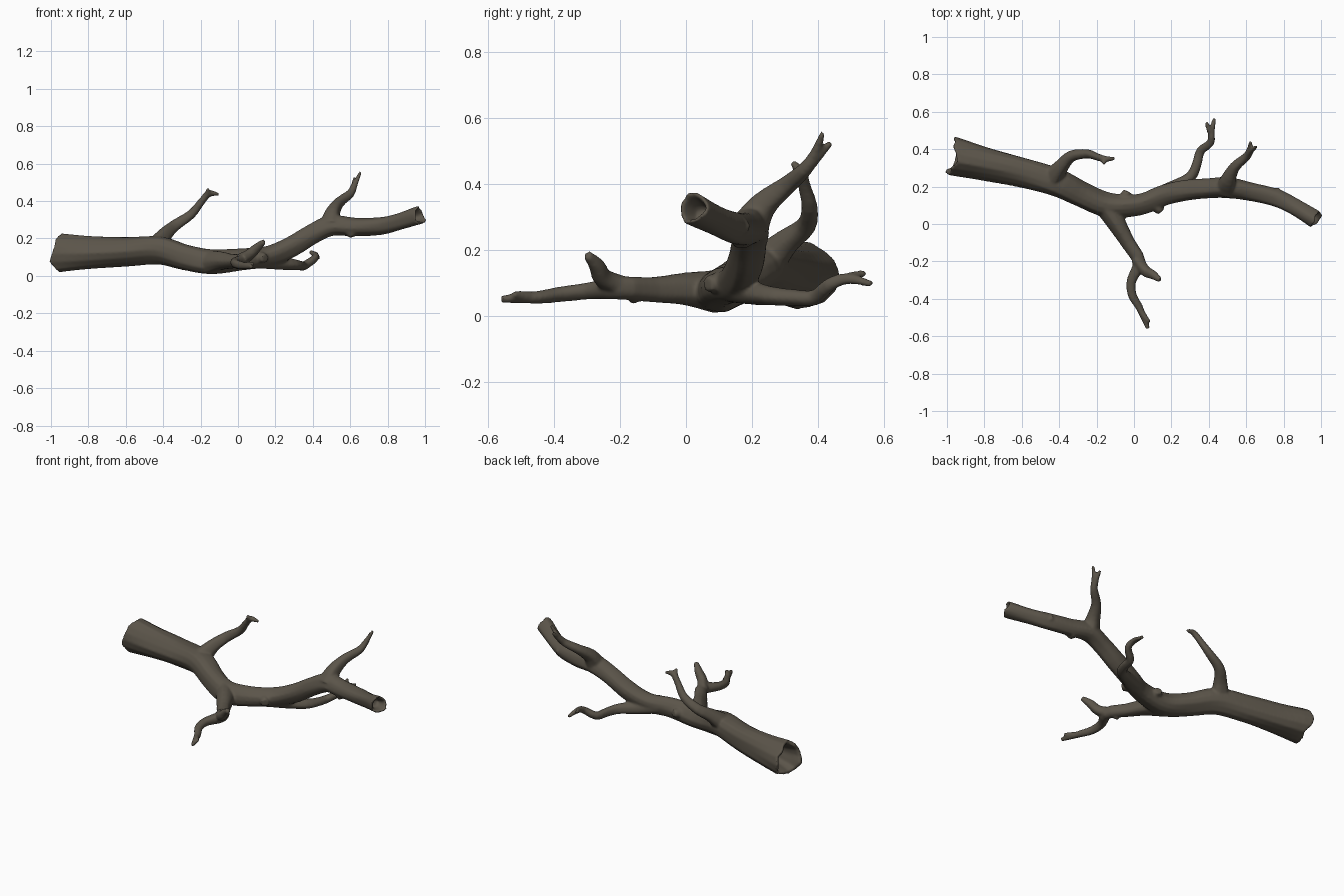
import bpy, bmesh, math
from mathutils import Vector

SIDES = 14


def smooth_path(pts, steps):
    """Catmull-Rom through (x, y, z, radius) points."""
    p = [Vector(q) for q in pts]
    p = [p[0] * 2 - p[1]] + p + [p[-1] * 2 - p[-2]]
    out = []
    for i in range(1, len(p) - 2):
        a, b, c, d = p[i - 1:i + 3]
        for k in range(steps):
            t = k / steps
            out.append(0.5 * (2 * b + (c - a) * t + (2 * a - 5 * b + 4 * c - d) * t * t
                              + (3 * b - a - 3 * c + d) * t ** 3))
    return out + [p[-2]]


def tube(bm, pts, steps=3, hollow=False, wobble=0.05):
    """Sweep a slightly uneven ring along a path; hollow gives ragged, sunken ends."""
    path = smooth_path(pts, steps)
    pos = [q.to_3d() for q in path]
    n = len(path)
    side, rings = Vector((0.13, 0.2, 1)), []

    def ring(c, u, v, r, i, jag=0, axis=None):
        vs = []
        for k in range(SIDES):
            a = 2 * math.pi * k / SIDES
            rr = r * (1 + wobble * math.sin(3 * a + i * 0.35) + wobble * 0.6 * math.sin(5 * a - i * 0.2))
            co = c + (u * math.cos(a) + v * math.sin(a)) * rr
            if jag:
                co += axis * jag * (math.sin(2 * a + 0.6) + 0.6 * math.sin(5 * a))
            vs.append(bm.verts.new(co))
        return vs

    for i in range(n):
        t = (pos[min(i + 1, n - 1)] - pos[max(i - 1, 0)]).normalized()
        side = (side - t * side.dot(t)).normalized()
        v, r = t.cross(side), path[i].w
        end = hollow and i in (0, n - 1)
        jag = r * 0.17 if end else 0
        inward = t if i == 0 else -t
        inner = [ring(pos[i] + inward * d, side, v, r * s, i, jag, t)
                 for d, s in ((r * 1.3, 0.45), (r * 0.35, 0.68), (0, 0.8))] if end else []
        outer = ring(pos[i], side, v, r, i, jag, t)
        rings += inner + [outer] if i == 0 else [outer] + inner[::-1]
    for a, b in zip(rings, rings[1:]):
        for k in range(SIDES):
            m = (k + 1) % SIDES
            bm.faces.new((a[k], a[m], b[m], b[k]))
    bm.faces.new(rings[0][::-1])
    bm.faces.new(rings[-1])


bm = bmesh.new()

# Main limb, broken off at both ends
tube(bm, [(-.965, .36, .12, .105), (-.8, .325, .122, .09), (-.6, .28, .13, .08),
          (-.42, .225, .14, .076), (-.28, .155, .1, .069), (-.14, .1, .073, .067),
          (.03, .105, .088, .058), (.16, .155, .105, .056), (.28, .18, .155, .056),
          (.4, .19, .225, .054), (.5, .195, .268, .056), (.62, .175, .262, .05),
          (.76, .14, .268, .048), (.86, .09, .29, .045), (.975, .02, .325, .05)],
     4, hollow=True)

# Rising twig on the thick half
tube(bm, [(-.44, .235, .15, .062), (-.39, .305, .222, .04), (-.335, .362, .27, .031),
          (-.25, .375, .328, .025), (-.2, .36, .39, .02), (-.155, .348, .44, .018),
          (-.1, .35, .436, .008)])
tube(bm, [(-.175, .352, .42, .018), (-.16, .335, .45, .014), (-.165, .322, .466, .009)])

# Rising twig on the thin half
tube(bm, [(.495, .19, .265, .06), (.505, .235, .335, .042), (.54, .305, .393, .029),
          (.6, .358, .44, .023), (.625, .39, .49, .016), (.655, .415, .555, .009)])
tube(bm, [(.605, .365, .445, .02), (.62, .405, .488, .015), (.622, .44, .525, .009)])

# Low twig on the back
tube(bm, [(.1, .135, .09, .05), (.21, .195, .07, .038), (.3, .25, .06, .03),
          (.335, .32, .055, .026), (.355, .39, .055, .024), (.41, .435, .093, .021),
          (.415, .49, .112, .017), (.43, .565, .095, .01)])
tube(bm, [(.415, .475, .108, .017), (.398, .515, .122, .014), (.385, .545, .128, .009)])

# Low side limb on the front with its fork
tube(bm, [(-.15, .1, .07, .066), (-.09, 0, .079, .05), (-.03, -.1, .078, .039),
          (.03, -.205, .084, .035), (-.013, -.3, .075, .026), (-.01, -.38, .065, .024),
          (.03, -.45, .055, .02), (.075, -.56, .05, .012)])
tube(bm, [(.015, -.19, .085, .034), (.06, -.25, .112, .03), (.1, -.27, .15, .025),
          (.14, -.3, .185, .014)])
tube(bm, [(.035, -.465, .055, .018), (.065, -.505, .062, .014), (.085, -.525, .064, .009)])

# Knots and stubs
for a, b, r in [((-.06, .12, .085), (-.035, .175, .09), .028),
                ((.1, .12, .1), (.145, .065, .095), .03),
                ((.74, .15, .268), (.785, .178, .272), .026),
                ((.6, .17, .25), (.62, .165, .213), .032),
                ((0, -.15, .07), (-.005, -.165, .038), .016)]:
    tube(bm, [(*a, r * 1.3), (*b, r * 0.8)], 2)

mesh = bpy.data.meshes.new("branch")
bmesh.ops.recalc_face_normals(bm, faces=bm.faces)
bm.to_mesh(mesh)
bm.free()
branch = bpy.data.objects.new("branch", mesh)
bpy.context.collection.objects.link(branch)

bark = bpy.data.materials.new("grey_brown_bark")
bark.diffuse_color = (0.105, 0.09, 0.068, 1)
mesh.materials.append(bark)

# Fuse the limbs into one skin and soften the joints
fuse = branch.modifiers.new("fuse", 'REMESH')
fuse.mode = 'VOXEL'
fuse.voxel_size = 0.0065
fuse.use_smooth_shade = True
soft = branch.modifiers.new("soften", 'SMOOTH')
soft.factor = 0.5
soft.iterations = 8
